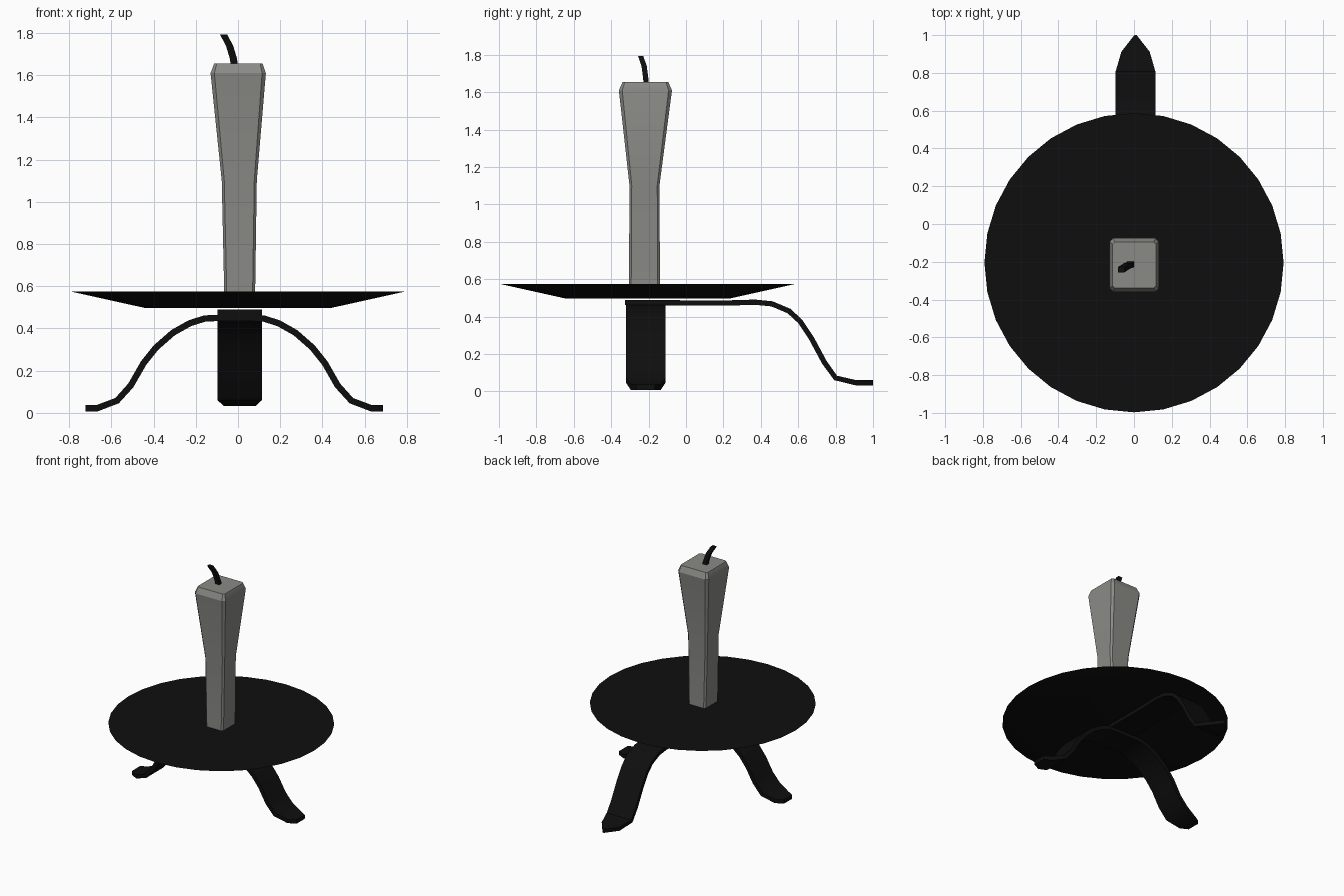
import bpy, bmesh, math
from mathutils import Vector

if "Cube" in bpy.data.objects:
    bpy.data.objects.remove(bpy.data.objects["Cube"])


def material(name, rgb):
    m = bpy.data.materials.new(name)
    m.diffuse_color = (*rgb, 1)
    m.use_nodes = True
    m.node_tree.nodes["Principled BSDF"].inputs["Base Color"].default_value = m.diffuse_color
    return m


BLACK = material("black iron", (0.0045, 0.0045, 0.0045))
WAX = material("grey wax", (0.255, 0.255, 0.24))


def loft(name, rings, mat):
    """Join equal-sized rings of points into a closed skin with capped ends."""
    bm = bmesh.new()
    vs = [[bm.verts.new(p) for p in r] for r in rings]
    n = len(vs[0])
    for a, b in zip(vs, vs[1:]):
        for i in range(n):
            j = (i + 1) % n
            bm.faces.new((a[i], a[j], b[j], b[i]))
    bm.faces.new(vs[0][::-1])
    bm.faces.new(vs[-1])
    bmesh.ops.recalc_face_normals(bm, faces=bm.faces)
    me = bpy.data.meshes.new(name)
    bm.to_mesh(me)
    bm.free()
    me.materials.append(mat)
    ob = bpy.data.objects.new(name, me)
    bpy.context.collection.objects.link(ob)
    bpy.context.view_layer.objects.active = ob
    ob.select_set(True)
    bpy.ops.object.shade_smooth_by_angle(angle=math.radians(30))
    ob.select_set(False)
    return ob


def strap(name, path, axis, side, thick):
    """Flat metal strap: path holds (distance, height, half width)."""
    rings = []
    for i, (d, z, w) in enumerate(path):
        a, b = path[max(i - 1, 0)], path[min(i + 1, len(path) - 1)]
        t = Vector((b[0] - a[0], b[1] - a[1])).normalized()
        nd, nz = -t.y * thick / 2, t.x * thick / 2
        ring = []
        for s, u in ((1, 1), (-1, 1), (-1, -1), (1, -1)):
            along, across, h = d + u * nd, side + s * w, z + u * nz
            ring.append((along, across, h) if axis == 'x' else (across, along, h))
        rings.append(ring)
    return loft(name, rings, BLACK)


# drip plate: shallow solid dish with flat top
CY = -0.205
loft("drip_plate", [[(r * math.cos(k * math.tau / 32), CY + r * math.sin(k * math.tau / 32), z)
                     for k in range(32)] for r, z in ((0.44, 0.497), (0.792, 0.575))], BLACK)

# side legs: one arched strap running left to right
W = 0.105
half = [(0.08, 0.45, W), (0.14, 0.447, W), (0.21, 0.425, W), (0.29, 0.38, W), (0.37, 0.31, W),
        (0.43, 0.235, W), (0.49, 0.13, W), (0.555, 0.058, W), (0.65, 0.022, 0.08), (0.705, 0.022, 0.05)]
MX = -0.018
arch = [(MX - d, z, w) for d, z, w in reversed(half)] + [(MX + d, z, w) for d, z, w in half]
strap("side_legs", arch, 'x', -0.215, 0.03)

# back leg with pointed foot
strap("back_leg", [(-0.325, 0.475, W), (0.2, 0.472, W), (0.37, 0.477, W), (0.46, 0.468, W),
                   (0.55, 0.43, W), (0.61, 0.375, W), (0.67, 0.285, W), (0.74, 0.155, W),
                   (0.80, 0.072, W), (0.91, 0.046, 0.075), (1.0, 0.046, 0.006)], 'y', 0.008, 0.028)


# candle: flared square column with chamfered corners
def chamfered(cx, cy, hx, hy, c, z):
    pts = [(hx, hy - c), (hx - c, hy), (c - hx, hy), (-hx, hy - c),
           (-hx, c - hy), (c - hx, -hy), (hx - c, -hy), (hx, c - hy)]
    return [(cx + x, cy + y, z) for x, y in pts]


loft("candle", [chamfered(0.008, -0.222, 0.073, 0.083, 0.012, 0.56),
                chamfered(0.006, -0.222, 0.083, 0.08, 0.012, 1.1),
                chamfered(0.001, -0.217, 0.131, 0.142, 0.018, 1.61),
                chamfered(0.002, -0.217, 0.115, 0.122, 0.012, 1.655)], WAX)

# wick: bent square cord
loft("wick", [[(x + s * 0.017, y + t * 0.014, z) for s, t in ((1, 1), (-1, 1), (-1, -1), (1, -1))]
              for x, y, z in ((-0.016, -0.212, 1.64), (-0.022, -0.216, 1.68),
                              (-0.04, -0.224, 1.74), (-0.068, -0.242, 1.792))], BLACK)
